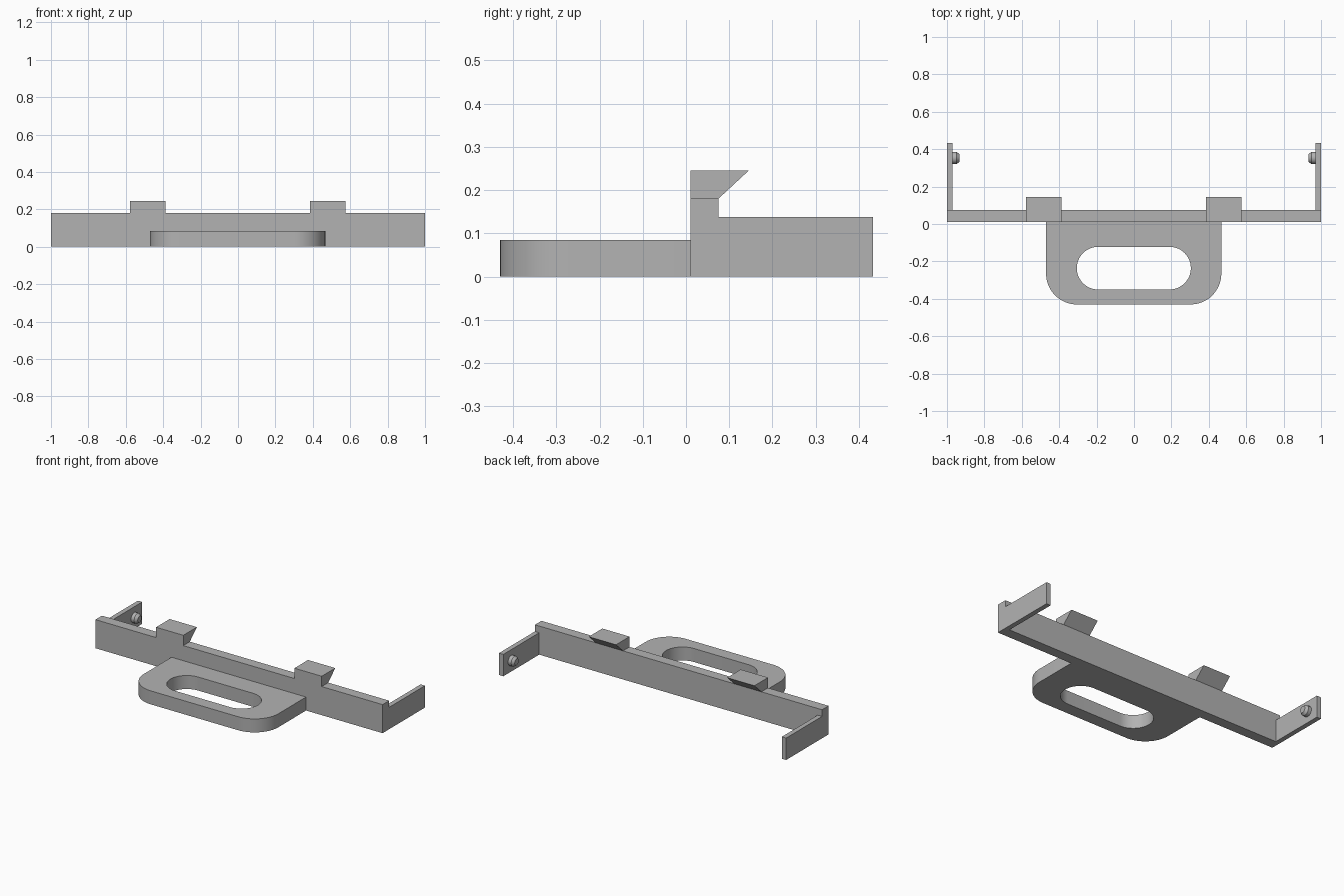
import bpy
import bmesh
from math import pi, sin, cos, radians
from mathutils import Matrix, Vector

if "Cube" in bpy.data.objects:
    bpy.data.objects.remove(bpy.data.objects["Cube"], do_unlink=True)

grey = bpy.data.materials.new("plain_grey")
GREY = (0.45, 0.45, 0.45, 1)
grey.use_nodes = True
grey.diffuse_color = GREY
grey.node_tree.nodes["Principled BSDF"].inputs["Base Color"].default_value = GREY


def add_object(name, data):
    obj = bpy.data.objects.new(name, data)
    bpy.context.collection.objects.link(obj)
    obj.data.materials.append(grey)
    return obj


def select_only(obj):
    bpy.ops.object.select_all(action="DESELECT")
    obj.select_set(True)
    bpy.context.view_layer.objects.active = obj


def smooth(obj):
    select_only(obj)
    bpy.ops.object.shade_smooth_by_angle(angle=radians(25))


def prism(name, profile, x0, x1):
    """Extrude a (y, z) profile along x."""
    bm = bmesh.new()
    face = bm.faces.new([bm.verts.new((x0, y, z)) for y, z in profile])
    out = bmesh.ops.extrude_face_region(bm, geom=[face])
    verts = [g for g in out["geom"] if isinstance(g, bmesh.types.BMVert)]
    bmesh.ops.translate(bm, verts=verts, vec=(x1 - x0, 0, 0))
    bmesh.ops.recalc_face_normals(bm, faces=bm.faces)
    mesh = bpy.data.meshes.new(name)
    bm.to_mesh(mesh)
    bm.free()
    return add_object(name, mesh)


def box(name, x0, x1, y0, y1, z0, z1):
    return prism(name, [(y0, z0), (y1, z0), (y1, z1), (y0, z1)], x0, x1)


def arc(cx, cy, r, start, end, steps=16):
    angles = [radians(start + (end - start) * i / steps) for i in range(steps + 1)]
    return [(cx + r * cos(a), cy + r * sin(a)) for a in angles]


FRONT, BACK, HEIGHT = 0.01, 0.075, 0.18

# Long bar across the full width
box("main_bar", -1, 1, FRONT, BACK, 0, HEIGHT)

# Wedge-shaped catches on top of the bar
for name, x in (("right_catch", -0.483), ("left_catch", 0.481)):
    prism(name, [(FRONT, HEIGHT), (BACK, HEIGHT), (0.145, 0.245), (FRONT, 0.245)],
          x - 0.095, x + 0.095)


def pivot_pin(name, side):
    """Short round pin with a chamfered tip, pointing inwards."""
    rings = [(0.975, 0.032), (0.948, 0.032), (0.932, 0.02)]
    n = 32
    bm = bmesh.new()
    loops = [[bm.verts.new((side * x, 0.353 + r * cos(2 * pi * i / n),
                            0.07 + r * sin(2 * pi * i / n))) for i in range(n)]
             for x, r in rings]
    for a, b in zip(loops, loops[1:]):
        for i in range(n):
            j = (i + 1) % n
            bm.faces.new((a[i], a[j], b[j], b[i]))
    bm.faces.new(loops[0])
    bm.faces.new(loops[-1])
    bmesh.ops.recalc_face_normals(bm, faces=bm.faces)
    mesh = bpy.data.meshes.new(name)
    bm.to_mesh(mesh)
    bm.free()
    smooth(add_object(name, mesh))


# Side arms with pins
for name, side in (("right", -1), ("left", 1)):
    box(name + "_arm", *sorted((side, side * 0.97)), BACK, 0.432, 0, 0.138)
    pivot_pin(name + "_pin", side)

# Pull handle: rounded plate with an oblong finger slot
R, LEFT, RIGHT, EDGE = 0.165, 0.467, -0.47, -0.43
outline = ([(RIGHT, FRONT)] + arc(RIGHT + R, EDGE + R, R, 180, 270)
           + arc(LEFT - R, EDGE + R, R, 270, 360) + [(LEFT, FRONT)])
slot = arc(-0.192, -0.236, 0.114, 90, 270, 24) + arc(0.19, -0.236, 0.114, -90, 90, 24)
curve = bpy.data.curves.new("pull_handle", "CURVE")
curve.dimensions = "2D"
curve.fill_mode = "BOTH"
curve.extrude = 0.0425
for points in (outline, slot):
    spline = curve.splines.new("POLY")
    spline.points.add(len(points) - 1)
    for p, (x, y) in zip(spline.points, points):
        p.co = (x, y, 0, 1)
    spline.use_cyclic_u = True
handle = add_object("pull_handle", curve)
handle.location.z = curve.extrude
select_only(handle)
bpy.ops.object.convert(target="MESH")
handle = bpy.context.object

# Weld the plate so its shading is clean
bm = bmesh.new()
bm.from_mesh(handle.data)
bmesh.ops.remove_doubles(bm, verts=bm.verts, dist=0.0001)
bmesh.ops.recalc_face_normals(bm, faces=bm.faces)
bm.to_mesh(handle.data)
bm.free()
smooth(handle)
